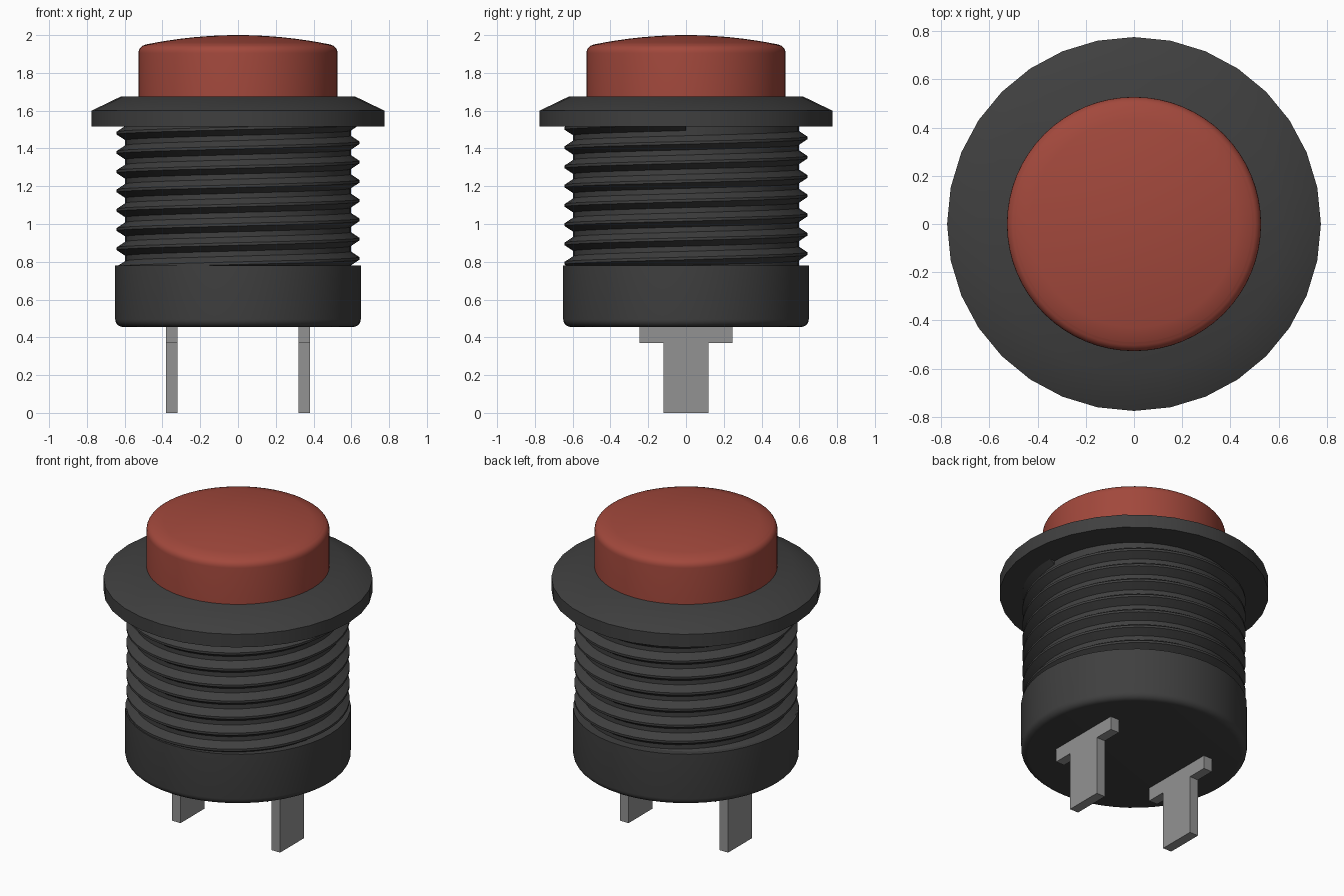
import bpy, bmesh, math

cube = bpy.data.objects.get("Cube")
if cube:
    bpy.data.objects.remove(cube, do_unlink=True)


def material(name, rgb):
    m = bpy.data.materials.new(name)
    m.use_nodes = True
    m.diffuse_color = (*rgb, 1)
    m.node_tree.nodes["Principled BSDF"].inputs["Base Color"].default_value = (*rgb, 1)
    return m


black = material("black plastic", (0.05, 0.05, 0.05))
red = material("red plastic", (0.36, 0.065, 0.045))
metal = material("grey metal", (0.29, 0.29, 0.29))


def finish(bm, name, mat, angle=None):
    bmesh.ops.recalc_face_normals(bm, faces=bm.faces)
    mesh = bpy.data.meshes.new(name)
    bm.to_mesh(mesh)
    bm.free()
    mesh.materials.append(mat)
    ob = bpy.data.objects.new(name, mesh)
    bpy.context.collection.objects.link(ob)
    if angle:
        bpy.ops.object.select_all(action='DESELECT')
        ob.select_set(True)
        bpy.context.view_layer.objects.active = ob
        bpy.ops.object.shade_smooth_by_angle(angle=math.radians(angle))
    return ob


def lathe(name, profile, mat, steps, angle=30):
    """Spin a closed (radius, z) profile that starts and ends on the axis."""
    bm = bmesh.new()
    verts = [bm.verts.new((r, 0, z)) for r, z in profile]
    edges = [bm.edges.new(pair) for pair in zip(verts, verts[1:])]
    bmesh.ops.spin(bm, geom=verts + edges, cent=(0, 0, 0), axis=(0, 0, 1),
                   angle=math.tau, steps=steps, use_merge=False)
    bmesh.ops.remove_doubles(bm, verts=bm.verts, dist=1e-4)
    return finish(bm, name, mat, angle)


def arc(cx, cz, r, start, end, n=5):
    angles = [math.radians(start + (end - start) * i / n) for i in range(n + 1)]
    return [(cx + r * math.cos(a), cz + r * math.sin(a)) for a in angles]


# Push button: straight wall, rounded rim, shallow dome
R, RIM = 0.527, 0.045
dome = [(0.49 * (1 - i / 8), 1.95 + 0.05 * (1 - (1 - i / 8) ** 2)) for i in range(9)]
lathe("push_button", [(0, 1.6), (R, 1.6)] + arc(R - RIM, 1.905, RIM, 0, 78) + dome, red, 64)

# Chamfered flange
lathe("flange", [(0, 1.517), (0.775, 1.517), (0.775, 1.6), (0.62, 1.675), (0, 1.675)],
      black, 32)

# Lower collar with rounded bottom edge
lathe("lower_collar", [(0, 0.455)] + arc(0.61, 0.495, 0.04, -90, 0) + [(0.65, 0.78), (0, 0.78)],
      black, 48)

# Threaded barrel: core plus helical ridge
lathe("barrel_core", [(0, 0.7), (0.597, 0.7), (0.597, 1.55), (0, 1.55)], black, 48)

PITCH, STEPS, TURNS = 0.102, 48, 8
section = [(0.59, -0.042), (0.643, -0.007), (0.643, 0.007), (0.59, 0.042)]
bm = bmesh.new()
previous = None
for i in range(STEPS * TURNS + 1):
    a = math.tau * i / STEPS
    rise = 0.716 + PITCH * i / STEPS
    ring = [bm.verts.new((r * math.cos(a), r * math.sin(a), rise + z)) for r, z in section]
    if previous:
        for k in range(4):
            j = (k + 1) % 4
            bm.faces.new((previous[k], previous[j], ring[j], ring[k]))
    else:
        bm.faces.new(ring)
    previous = ring
bm.faces.new(previous)
finish(bm, "screw_thread", black, 30)

# T-shaped solder terminals
outline = [(0.12, 0), (0.12, 0.37), (0.245, 0.37), (0.245, 0.47)]
outline += [(-y, z) for y, z in reversed(outline)]
for side, x in (("left", 0.32), ("right", -0.38)):
    bm = bmesh.new()
    face = bm.faces.new([bm.verts.new((x, y, z)) for y, z in outline])
    grown = bmesh.ops.extrude_face_region(bm, geom=[face], use_keep_orig=True)
    moved = [v for v in grown["geom"] if isinstance(v, bmesh.types.BMVert)]
    bmesh.ops.translate(bm, vec=(0.06, 0, 0), verts=moved)
    finish(bm, side + "_terminal", metal)
